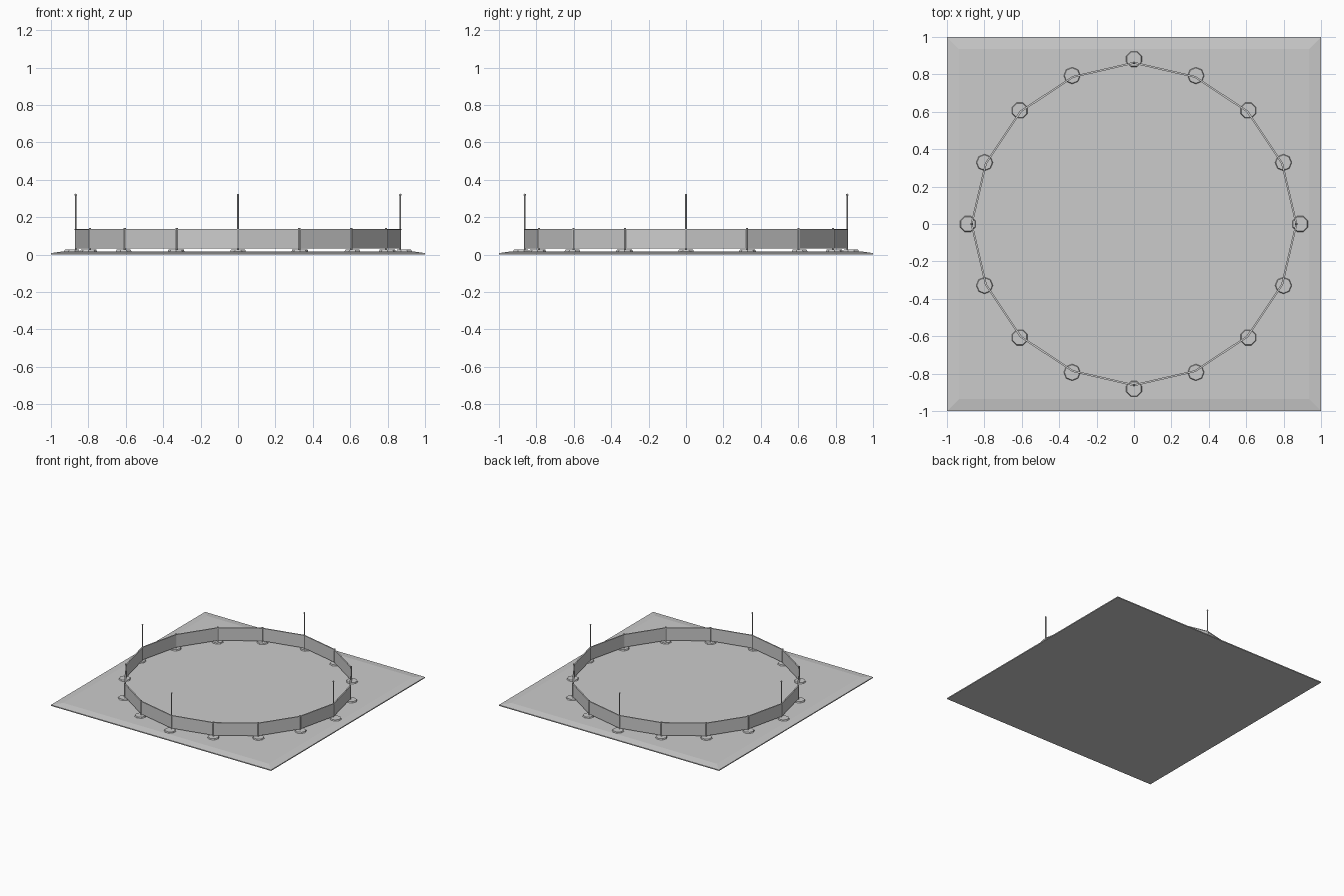
import bpy, bmesh, math
from mathutils import Vector

if "Cube" in bpy.data.objects:
    bpy.data.objects.remove(bpy.data.objects["Cube"])

N = 16
RX, RY = 0.868, 0.862


def finish(name, bm):
    bmesh.ops.recalc_face_normals(bm, faces=bm.faces)
    me = bpy.data.meshes.new(name)
    bm.to_mesh(me)
    bm.free()
    ob = bpy.data.objects.new(name, me)
    bpy.context.collection.objects.link(ob)
    return ob


def cylinder(name, x, y, z0, z1, r, sides, r_top=None, turn=0.0):
    bpy.ops.mesh.primitive_cone_add(vertices=sides, radius1=r,
                                    radius2=r if r_top is None else r_top,
                                    depth=z1 - z0, location=(x, y, (z0 + z1) / 2),
                                    rotation=(0, 0, turn))
    bpy.context.object.name = name
    return bpy.context.object


def ring_point(i):
    a = 2 * math.pi * i / N
    k = 1.0 if i % 4 == 0 else 0.987
    return RX * k * math.cos(a), RY * k * math.sin(a), a


def panel_ring(name, z0, z1, half):
    # closed band with straight facets between the posts
    bm = bmesh.new()
    rings = []
    for i in range(N):
        x, y, a = ring_point(i)
        d = Vector((math.cos(a), math.sin(a), 0)) * half
        p = Vector((x, y, 0))
        rings.append([bm.verts.new(p + s * d + Vector((0, 0, z)))
                      for s, z in ((1, z0), (1, z1), (-1, z1), (-1, z0))])
    for i in range(N):
        a, b = rings[i], rings[(i + 1) % N]
        for j in range(4):
            k = (j + 1) % 4
            bm.faces.new((a[j], b[j], b[k], a[k]))
    return finish(name, bm)


# ground slab with sloping border
bm = bmesh.new()
corners = ((-1, -1), (1, -1), (1, 1), (-1, 1))
levels = [[bm.verts.new((x * s, y * s, z)) for x, y in corners]
          for s, z in ((1, 0.0), (1, 0.008), (0.935, 0.017))]
bm.faces.new(levels[0][::-1])
bm.faces.new(levels[2])
for lo, hi in zip(levels, levels[1:]):
    for i in range(4):
        j = (i + 1) % 4
        bm.faces.new((lo[i], lo[j], hi[j], hi[i]))
finish("ground_slab", bm)

# fence band and its top rail
panel_ring("fence_band", 0.032, 0.134, 0.003)
panel_ring("fence_top_rail", 0.131, 0.137, 0.005)

# posts, feet and tall marker poles
for i in range(N):
    x, y, a = ring_point(i)
    out = 0.02 if i % 4 == 0 else 0.008
    cylinder("post_foot", x + out * math.cos(a), y + out * math.sin(a),
             0.012, 0.026, 0.047, 8, 0.041, a + math.pi / 8)
    if i % 4:
        cylinder("fence_post", x, y, 0.015, 0.143, 0.006, 8)
    else:
        cylinder("tall_pole", x, y, 0.015, 0.32, 0.0045, 8)
        bpy.ops.mesh.primitive_uv_sphere_add(segments=8, ring_count=6, radius=0.0065,
                                             location=(x, y, 0.319))
        bpy.context.object.name = "pole_tip"
